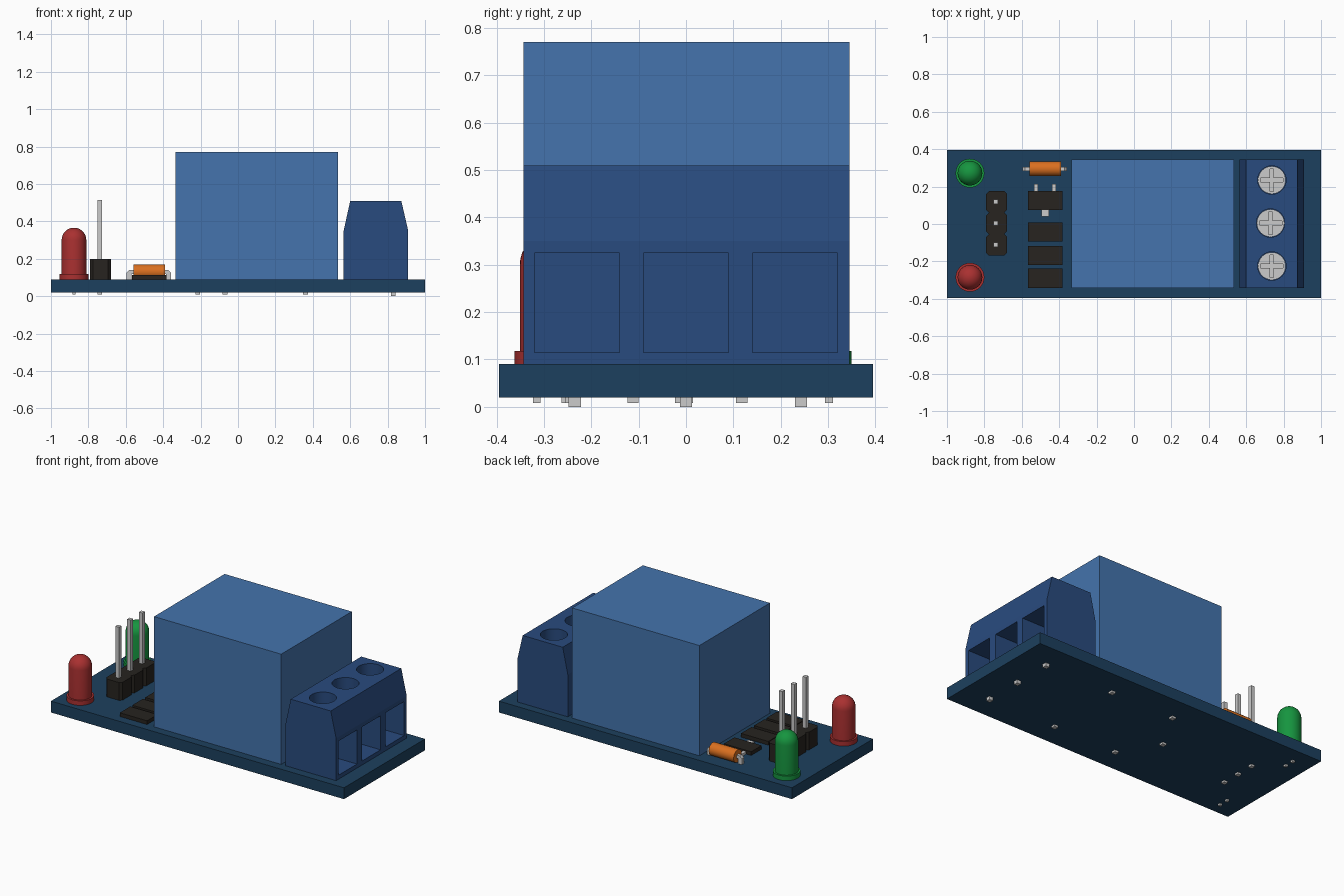
import bpy, bmesh, math

if "Cube" in bpy.data.objects:
    bpy.data.objects.remove(bpy.data.objects["Cube"])


def material(name, rgb):
    m = bpy.data.materials.new(name)
    m.diffuse_color = (*rgb, 1)
    m.use_nodes = True
    m.node_tree.nodes["Principled BSDF"].inputs["Base Color"].default_value = m.diffuse_color
    return m


BOARD = material("board_blue", (0.012, 0.051, 0.112))
RELAY = material("relay_blue", (0.058, 0.174, 0.418))
TERMINAL = material("terminal_blue", (0.022, 0.07, 0.21))
RED = material("red", (0.4, 0.03, 0.03))
GREEN = material("green", (0.008, 0.3, 0.05))
ORANGE = material("orange", (0.7, 0.16, 0.014))
BLACK = material("black", (0.02, 0.017, 0.014))


def finish(name, bm, mat=None, smooth=False):
    bmesh.ops.recalc_face_normals(bm, faces=bm.faces)
    me = bpy.data.meshes.new(name)
    bm.to_mesh(me)
    bm.free()
    ob = bpy.data.objects.new(name, me)
    bpy.context.collection.objects.link(ob)
    if mat:
        me.materials.append(mat)
    bpy.ops.object.select_all(action='DESELECT')
    ob.select_set(True)
    bpy.context.view_layer.objects.active = ob
    if smooth:
        bpy.ops.object.shade_smooth_by_angle(angle=math.radians(35))
    return ob


def box(name, x, y, z, mat=None):
    """Box from (min, max) pairs."""
    bm = bmesh.new()
    bmesh.ops.create_cube(bm, size=1)
    for v in bm.verts:
        v.co = [r[0] if c < 0 else r[1] for c, r in zip(v.co, (x, y, z))]
    return finish(name, bm, mat)


def pin(name, x, y, z0, z1, w):
    return box(name, (x - w / 2, x + w / 2), (y - w / 2, y + w / 2), (z0, z1))


def prism(name, pts, offset, mat):
    """Extrude a polygon of 3D points along offset."""
    bm = bmesh.new()
    face = bm.faces.new([bm.verts.new(p) for p in pts])
    new = bmesh.ops.extrude_face_region(bm, geom=[face], use_keep_orig=True)
    bmesh.ops.translate(bm, vec=offset, verts=[g for g in new["geom"] if isinstance(g, bmesh.types.BMVert)])
    return finish(name, bm, mat)


def lathe(name, profile, x, y, mat=None, steps=32):
    """Revolve (radius, z) points around a vertical axis."""
    bm = bmesh.new()
    vs = [bm.verts.new((r, 0, z)) for r, z in profile]
    es = [bm.edges.new(p) for p in zip(vs, vs[1:])]
    bmesh.ops.spin(bm, geom=vs + es, axis=(0, 0, 1), cent=(0, 0, 0), angle=math.tau, steps=steps)
    bmesh.ops.remove_doubles(bm, verts=bm.verts, dist=1e-5)
    bmesh.ops.translate(bm, vec=(x, y, 0), verts=bm.verts)
    return finish(name, bm, mat, True)


def cut(ob, cutter):
    mod = ob.modifiers.new("cut", 'BOOLEAN')
    mod.operation, mod.solver, mod.object = 'DIFFERENCE', 'EXACT', cutter
    bpy.context.view_layer.objects.active = ob
    bpy.ops.object.modifier_apply(modifier=mod.name)
    bpy.data.objects.remove(cutter)


# Board and relay
box("circuit_board", (-1, 1), (-0.395, 0.395), (0.02, 0.09), BOARD)
box("relay_body", (-0.333, 0.535), (-0.343, 0.345), (0.09, 0.77), RELAY)

# Terminal block with screw wells and wire openings
outline = [(0.565, 0.09), (0.565, 0.35), (0.6, 0.51), (0.873, 0.51), (0.91, 0.35), (0.91, 0.09)]
block = prism("terminal_block", [(x, -0.343, z) for x, z in outline], (0, 0.688, 0), TERMINAL)
for i, (x, y, yc) in enumerate([(0.737, -0.225, -0.23), (0.73, 0.005, 0), (0.737, 0.235, 0.23)]):
    cut(block, lathe("well_cutter", [(0, 0.345), (0.076, 0.345), (0.076, 0.6), (0, 0.6)], x, y))
    cut(block, box("wire_cutter", (0.7, 1), (yc - 0.09, yc + 0.09), (0.115, 0.325)))
    screw = lathe(f"terminal_screw_{i}", [(0, 0.345), (0.074, 0.345), (0.074, 0.385), (0, 0.385)], x, y)
    cut(screw, box("slot_a", (x - 0.01, x + 0.01), (y - 0.06, y + 0.06), (0.37, 0.4)))
    cut(screw, box("slot_b", (x - 0.06, x + 0.06), (y - 0.01, y + 0.01), (0.37, 0.4)))
    pin(f"terminal_pin_{i}", 0.83, (-0.235, 0, 0.243)[i], 0, 0.09, 0.026)

# Relay solder pins
for i, (x, y) in enumerate([(0.36, -0.243), (0.36, 0.243), (-0.07, -0.243), (-0.07, 0.243), (-0.215, -0.01)]):
    pin(f"relay_pin_{i}", x, y, 0.008, 0.09, 0.026)

# Indicator lamps: flange, barrel and dome
R = 0.066
dome = [(R * math.cos(a), 0.3 + R * math.sin(a)) for a in [math.pi / 2 * k / 8 for k in range(8)]]
lamp = [(0, 0.09), (0.077, 0.09), (0.077, 0.118), (R, 0.118)] + dome + [(0, 0.366)]
for name, y, mat in [("red", -0.285, RED), ("green", 0.272, GREEN)]:
    lathe(f"{name}_lamp", lamp, -0.877, y, mat)
    for s in (-1, 1):
        pin(f"{name}_lamp_lead", -0.877, y + s * 0.03, 0.008, 0.09, 0.016)

# Pin header: chamfered blocks with long pins
c = 0.015
for i, y in enumerate((-0.112, 0.003, 0.118)):
    h, w = 0.0575, 0.056
    pts = [(-w, -h + c), (-w + c, -h), (w - c, -h), (w, -h + c), (w, h - c), (w - c, h), (-w + c, h), (-w, h - c)]
    prism(f"header_block_{i}", [(-0.735 + px, y + py, 0.09) for px, py in pts], (0, 0, 0.11), BLACK)
    pin(f"header_pin_{i}", -0.738, y, 0.008, 0.515, 0.024)

# Flat chip resistors and transistor
for i, y in enumerate((-0.29, -0.168, -0.042, 0.125)):
    name = "transistor" if i == 3 else f"chip_resistor_{i}"
    box(name, (-0.568, -0.382), (y - 0.051, y + 0.051), (0.09, 0.113), BLACK)
for i, (x, y0, y1) in enumerate([(-0.523, 0.17, 0.215), (-0.428, 0.17, 0.215), (-0.474, 0.04, 0.08)]):
    w = 0.02 if i == 2 else 0.011
    box(f"transistor_leg_{i}", (x - w, x + w), (y0, y1), (0.09, 0.105))

# Diode: lying barrel with bent leads
bm = bmesh.new()
bmesh.ops.create_cone(bm, cap_ends=True, segments=32, radius1=0.039, radius2=0.039, depth=0.17)
for v in bm.verts:
    v.co = (v.co.z - 0.474, v.co.x + 0.295, v.co.y + 0.13)
finish("diode_body", bm, ORANGE, True)
for s in (-1, 1):
    side = [(0.08, 0.12), (0.08, 0.14), (0.105, 0.14), (0.118, 0.127), (0.118, 0.09), (0.092, 0.09), (0.092, 0.12)]
    prism("diode_lead", [(-0.477 + s * x, 0.284, z) for x, z in side], (0, 0.022, 0), None)
